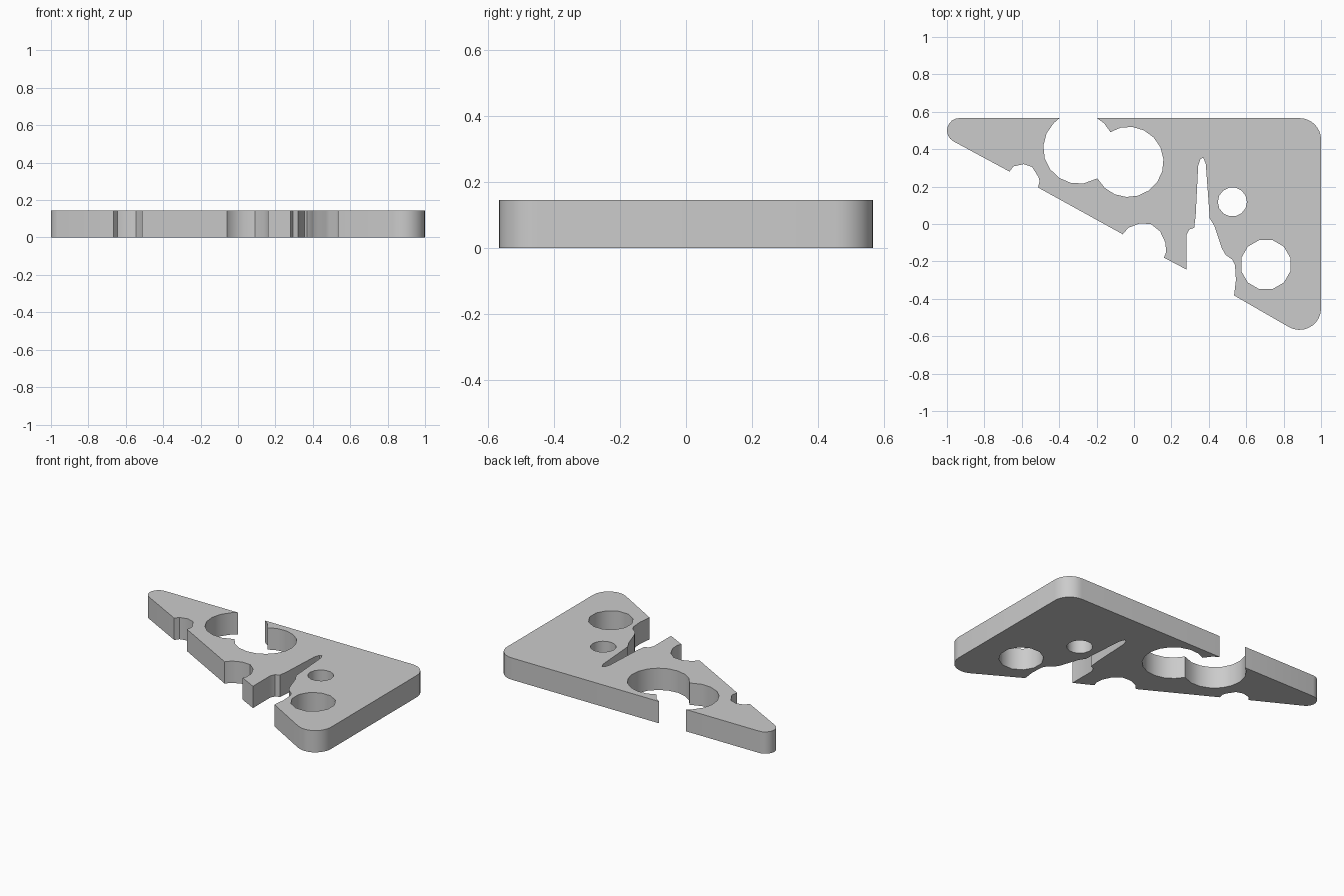
import bpy, bmesh
from math import cos, sin, radians

if "Cube" in bpy.data.objects:
    bpy.data.objects.remove(bpy.data.objects["Cube"])

HEIGHT = 0.145


def arc(cx, cy, r, a0, a1, n):
    """n + 1 points on an arc, angles in degrees."""
    return [(cx + r * cos(radians(a0 + (a1 - a0) * i / n)),
             cy + r * sin(radians(a0 + (a1 - a0) * i / n))) for i in range(n + 1)]


# Outer outline, counter-clockwise from the right edge
outline = arc(0.885, 0.451, 0.115, 0, 90, 8)              # back right corner
outline += [(-0.198, 0.566)]
outline += arc(-0.295, 0.405, 0.19, 45, 27, 1)            # two overlapping bites
outline += arc(-0.03, 0.332, 0.188, 122, -152, 14)[1:]
outline += arc(-0.295, 0.405, 0.19, -62, -225, 8)[1:]
outline += [(-0.398, 0.566)]
outline += arc(-0.934, 0.500, 0.066, 90, 241, 8)          # pointed end
outline += [(-0.665, 0.28), (-0.645, 0.308), (-0.59, 0.32), (-0.545, 0.305),
            (-0.51, 0.25), (-0.505, 0.23), (-0.513, 0.195)]   # small scallop
outline += [(-0.06, -0.055), (-0.03, -0.02), (0.03, 0.003), (0.09, 0.0),
            (0.14, -0.04), (0.168, -0.1), (0.172, -0.15), (0.16, -0.18)]
outline += [(0.28, -0.243), (0.28, -0.06), (0.295, -0.03), (0.322, -0.02),
            (0.33, 0.05), (0.343, 0.31), (0.355, 0.348), (0.37, 0.355),
            (0.384, 0.32), (0.40, 0.1), (0.405, 0.03), (0.43, -0.01),
            (0.47, -0.13), (0.49, -0.165), (0.525, -0.19), (0.54, -0.22),
            (0.545, -0.3), (0.535, -0.382)]                # tall slit
outline += arc(0.885, -0.451, 0.115, 241, 360, 9)         # front right corner

# Round through holes
holes = [arc(0.526, 0.118, 0.078, 0, 360, 14)[:-1],
         arc(0.705, -0.217, 0.136, 15, 375, 12)[:-1]]

bm = bmesh.new()
for loop in [outline] + holes:
    verts = [bm.verts.new((x, y, 0)) for x, y in loop]
    for i, v in enumerate(verts):
        bm.edges.new((v, verts[(i + 1) % len(verts)]))
bmesh.ops.triangle_fill(bm, use_beauty=True, use_dissolve=False,
                        edges=bm.edges[:], normal=(0, 0, 1))
result = bmesh.ops.extrude_face_region(bm, geom=bm.faces[:], use_keep_orig=True)
top = [g for g in result["geom"] if isinstance(g, bmesh.types.BMVert)]
bmesh.ops.translate(bm, verts=top, vec=(0, 0, HEIGHT))
bmesh.ops.recalc_face_normals(bm, faces=bm.faces[:])

mesh = bpy.data.meshes.new("cheese_wedge")
bm.to_mesh(mesh)
bm.free()
wedge = bpy.data.objects.new("cheese_wedge", mesh)
bpy.context.collection.objects.link(wedge)

# Smooth walls with crisp edges
bpy.context.view_layer.objects.active = wedge
wedge.select_set(True)
bpy.ops.object.shade_smooth_by_angle(angle=radians(35))
